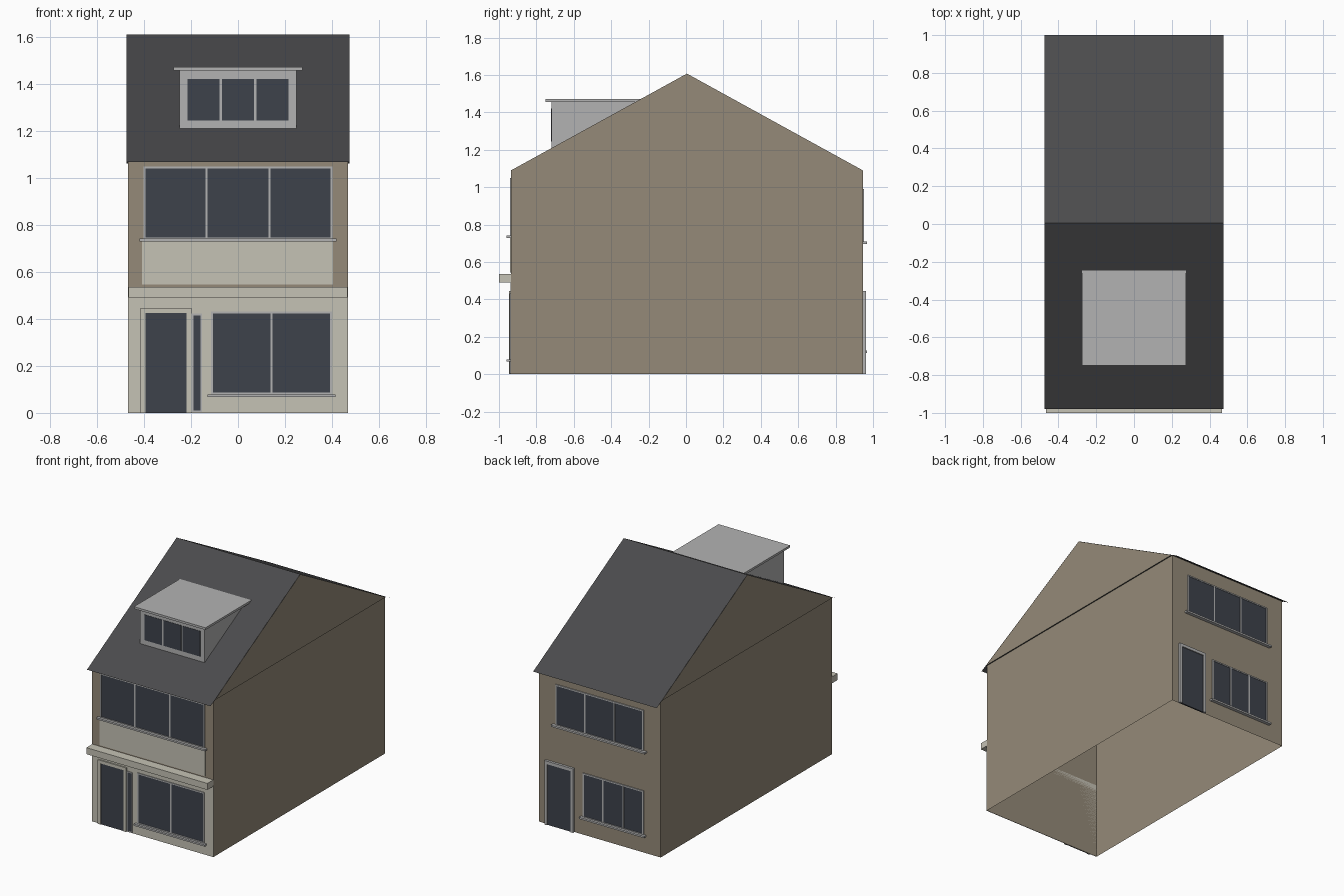
import bpy

if "Cube" in bpy.data.objects:
    bpy.data.objects.remove(bpy.data.objects["Cube"])

X, F, B = 0.467, -0.935, 0.945          # wall half width, front and back planes
EAVE, RIDGE, MID = 1.09, 1.607, 0.005
SLOPE = (RIDGE - EAVE) / (MID - F)


def mat(name, r, g, b):
    m = bpy.data.materials.new(name)
    m.diffuse_color = (r, g, b, 1)
    m.use_nodes = True
    m.node_tree.nodes["Principled BSDF"].inputs["Base Color"].default_value = m.diffuse_color
    return m


BRICK = mat("brick", 0.30, 0.255, 0.19)
PLASTER = mat("plaster", 0.56, 0.54, 0.46)
ROOF = mat("roof_tile", 0.07, 0.07, 0.073)
GLASS = mat("glass", 0.048, 0.055, 0.07)
TRIM = mat("trim", 0.45, 0.45, 0.45)


def mesh(name, verts, faces, mats, slots=None):
    me = bpy.data.meshes.new(name)
    me.from_pydata(verts, [], faces)
    for m in mats:
        me.materials.append(m)
    if slots:
        me.polygons.foreach_set("material_index", slots)
    ob = bpy.data.objects.new(name, me)
    bpy.context.collection.objects.link(ob)
    return ob


def box(name, x0, x1, y0, y1, z0, z1, m):
    y0, y1 = min(y0, y1), max(y0, y1)
    v = [(x, y, z) for x in (x0, x1) for y in (y0, y1) for z in (z0, z1)]
    f = [(0, 1, 3, 2), (4, 6, 7, 5), (0, 4, 5, 1), (2, 3, 7, 6), (0, 2, 6, 4), (1, 5, 7, 3)]
    return mesh(name, v, f, [m])


def opening(name, wall, d, x0, x1, z0, z1, panes, t, m, out=0.007, foot=True, bar=0.01):
    """Framed glazing on a wall plane; d is the outward y direction."""
    y = wall + d * out
    box(name + "_glass", x0 + t / 2, x1 - t / 2, wall, wall + d * out * 0.6, z0, z1 - t / 2, GLASS)
    box(name + "_frame_left", x0, x0 + t, wall, y, z0, z1, m)
    box(name + "_frame_right", x1 - t, x1, wall, y, z0, z1, m)
    box(name + "_frame_top", x0 + t, x1 - t, wall, y, z1 - t, z1, m)
    if foot:
        box(name + "_frame_bottom", x0 + t, x1 - t, wall, y, z0, z0 + t, m)
    for i in range(1, panes):
        c = x0 + (x1 - x0) * i / panes
        box(f"{name}_mullion_{i}", c - bar / 2, c + bar / 2, wall, y, z0 + t, z1 - t, m)


def sill(name, wall, d, x0, x1, z):
    box(name, x0, x1, wall, wall + d * 0.024, z - 0.006, z + 0.006, TRIM)


# Walls: open shell without a floor
ring = [(-X, F), (X, F), (X, B), (-X, B)]
mesh("walls", [(x, y, z) for z in (0, EAVE) for x, y in ring],
     [(i, (i + 1) % 4, (i + 1) % 4 + 4, i + 4) for i in range(4)], [BRICK])

# Attic: brick gables over a dark soffit
XR = 0.475
prof = [(F, EAVE), (B, EAVE), (MID, RIDGE)]
mesh("gables", [(x, y, z) for x in (-XR, XR) for y, z in prof],
     [(0, 2, 1), (3, 4, 5), (0, 1, 4, 3)], [BRICK, ROOF], [0, 0, 1])

# Roof: thin sheets overhanging the eaves
edge = [(-0.98, RIDGE + SLOPE * (-0.98 - MID)), (MID, RIDGE), (1.0, RIDGE - SLOPE * (1.0 - MID))]
mesh("roof", [(x, y, z + 0.001) for y, z in edge for x in (-XR, XR)],
     [(0, 1, 3, 2), (2, 3, 5, 4)], [ROOF])

# Dormer: wedge, flat roof and window
dp = [(-0.72, 1.207), (-0.72, 1.456), (-0.27, 1.456)]
mesh("dormer", [(x, y, z) for x in (-0.248, 0.248) for y, z in dp],
     [(0, 1, 2), (3, 5, 4), (0, 3, 4, 1), (1, 4, 5, 2), (0, 2, 5, 3)], [TRIM])
box("dormer_roof", -0.275, 0.275, -0.75, -0.24, 1.455, 1.47, TRIM)
for i in (-1, 0, 1):
    box(f"dormer_pane_{i + 2}", i * 0.147 - 0.068, i * 0.147 + 0.068, -0.722, -0.715, 1.243, 1.42, GLASS)

# Front ground floor
box("front_plaster", -X, X, F - 0.003, F, 0, 0.495, PLASTER)
box("canopy", -0.465, 0.465, -1.0, F, 0.49, 0.535, PLASTER)
G = F - 0.003
opening("front_door", G, -1, -0.415, -0.197, 0, 0.445, 1, 0.021, PLASTER, 0.009, False)
opening("side_light", G, -1, -0.197, -0.153, 0.004, 0.422, 1, 0.007, TRIM, 0.005)
opening("front_low_window", G, -1, -0.115, 0.4, 0.078, 0.432, 2, 0.009, TRIM, 0.005)
sill("front_low_sill", F, -1, -0.13, 0.415, 0.073)

# Front upper floor
box("front_panel", -0.408, 0.403, F - 0.005, F, 0.545, 0.735, PLASTER)
opening("front_high_window", F, -1, -0.402, 0.402, 0.737, 1.048, 3, 0.009, TRIM, 0.006)
sill("front_high_sill", F, -1, -0.418, 0.418, 0.735)

# Back wall
opening("back_door", B, 1, 0.195, 0.415, 0, 0.445, 1, 0.021, TRIM, 0.017, False)
opening("back_low_window", B, 1, -0.338, 0.128, 0.122, 0.43, 3, 0.009, TRIM)
sill("back_low_sill", B, 1, -0.355, 0.145, 0.12)
opening("back_high_window", B, 1, -0.338, 0.338, 0.705, 0.99, 3, 0.009, TRIM)
sill("back_high_sill", B, 1, -0.36, 0.36, 0.703)
